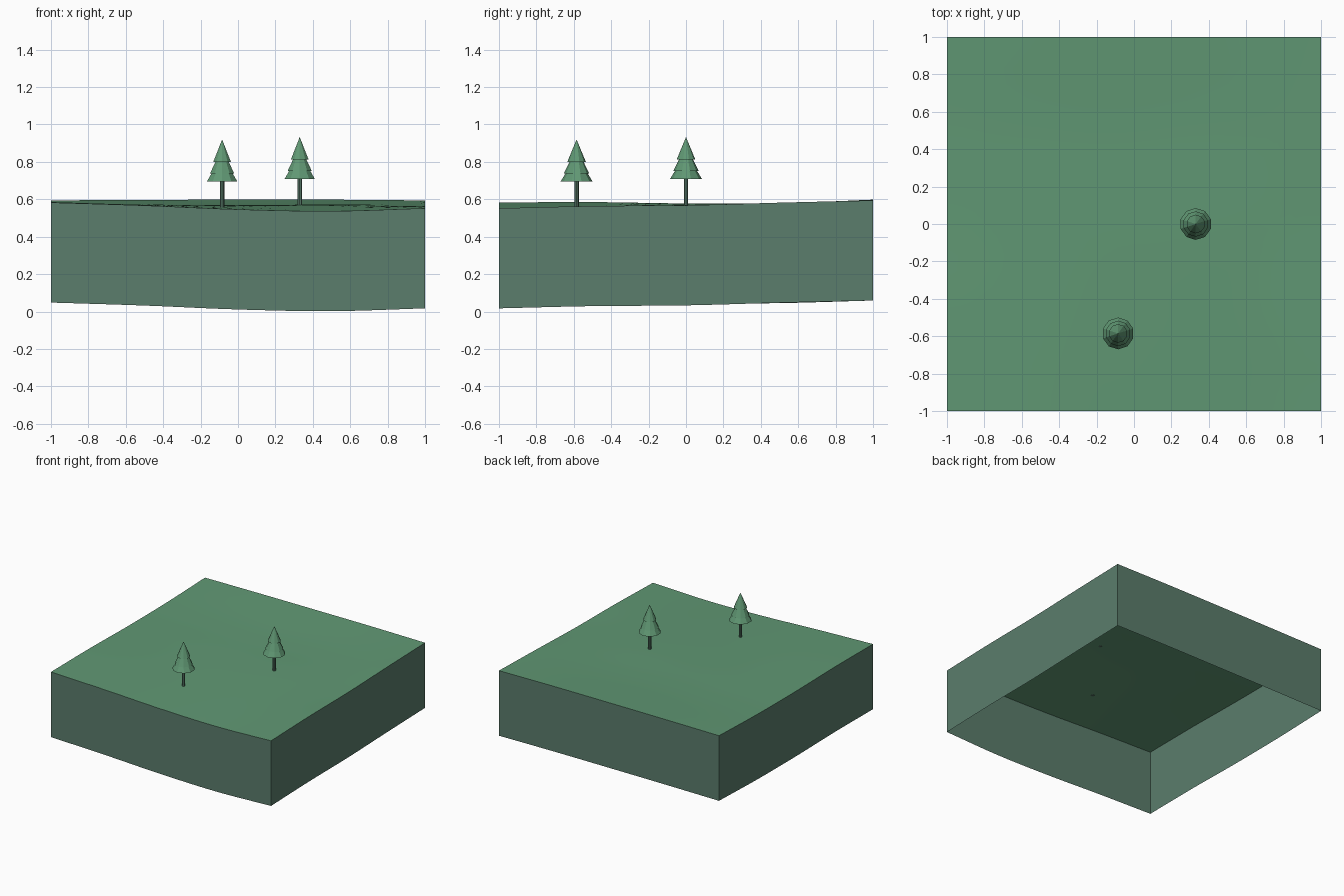
import bpy, bmesh, math
from mathutils import Vector, Matrix

cube = bpy.data.objects.get("Cube")
if cube:
    bpy.data.objects.remove(cube, do_unlink=True)


def material(name, color):
    m = bpy.data.materials.new(name)
    m.use_nodes = True
    m.diffuse_color = (*color, 1)
    m.node_tree.nodes["Principled BSDF"].inputs["Base Color"].default_value = (*color, 1)
    return m


grass = material("grass green", (0.118, 0.314, 0.174))
earth = material("grey green", (0.104, 0.205, 0.150))


def finish(bm, name, mat):
    mesh = bpy.data.meshes.new(name)
    bm.to_mesh(mesh)
    bm.free()
    mesh.materials.append(mat)
    ob = bpy.data.objects.new(name, mesh)
    bpy.context.collection.objects.link(ob)
    return ob


# Ground heights on a coarse lattice, front row first
ROWS = [(.583, .567, .546, .537, .552),
        (.585, .570, .556, .555, .564),
        (.578, .572, .567, .570, .568),
        (.580, .576, .574, .578, .582),
        (.594, .597, .598, .598, .594)]
DEPTH = 0.535
STEPS = 24


def spline(vals, t):
    # Catmull-Rom through evenly spaced values, t from -1 to 1
    p = [2 * vals[0] - vals[1], *vals, 2 * vals[-1] - vals[-2]]
    u = (t + 1) * (len(vals) - 1) / 2
    i = max(0, min(int(u), len(vals) - 2))
    f = u - i
    a, b, c, d = p[i:i + 4]
    return b + f / 2 * (c - a + f * (2*a - 5*b + 4*c - d + f * (3*(b - c) + d - a)))


def height(x, y):
    return spline([spline(r, x) for r in ROWS], y)


# Rolling ground surface
bm = bmesh.new()
bmesh.ops.create_grid(bm, x_segments=STEPS, y_segments=STEPS, size=1)
for v in bm.verts:
    v.co.z = height(v.co.x, v.co.y)
for f in bm.faces:
    f.smooth = True
finish(bm, "ground", grass)

# Four side walls with an open bottom that follows the ground
bm = bmesh.new()
for k in range(4):
    turn = Matrix.Rotation(k * math.pi / 2, 3, 'Z')
    last = None
    for i in range(STEPS + 1):
        p = turn @ Vector((2 * i / STEPS - 1, -1, 0))
        z = height(p.x, p.y)
        pair = [bm.verts.new((p.x, p.y, h)) for h in (z - DEPTH, z)]
        if last:
            bm.faces.new((last[0], pair[0], pair[1], last[1]))
        last = pair
finish(bm, "side_walls", earth)


def cone(name, mat, x, y, z0, z1, r0, r1, sides):
    bm = bmesh.new()
    place = Matrix.Translation((x, y, (z0 + z1) / 2))
    bmesh.ops.create_cone(bm, cap_ends=True, segments=sides, radius1=r0,
                          radius2=r1, depth=z1 - z0, matrix=place)
    return finish(bm, name, mat)


# Pine trees: trunk and three stacked tiers (base offset, tip offset, radius)
TIERS = [(0, .140, .085), (.042, .180, .068), (.103, .224, .050)]
for label, x, y, base in (("front", -.085, -.585, .696), ("rear", .33, 0, .709)):
    cone(label + "_tree_trunk", earth, x, y, height(x, y) - .005, base + .03, .012, .012, 8)
    for n, (lo, hi, r) in enumerate(TIERS):
        cone(f"{label}_tree_tier_{n + 1}", grass, x, y, base + lo, base + hi, r, 0, 10)
